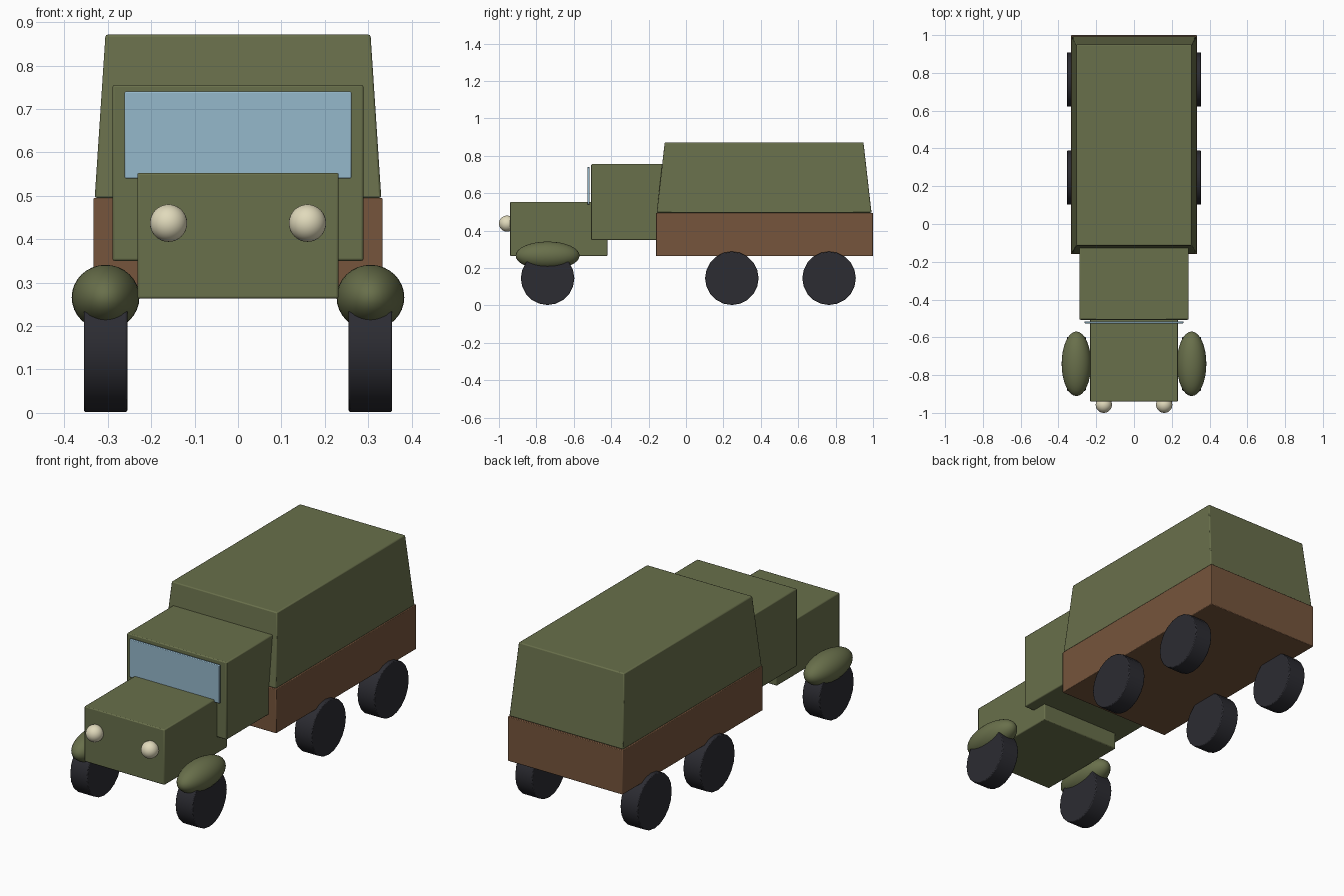
import bpy
import math

old = bpy.data.objects.get("Cube")
if old:
    bpy.data.objects.remove(old, do_unlink=True)


def material(name, r, g, b, rough=0.8):
    m = bpy.data.materials.new(name)
    m.use_nodes = True
    m.diffuse_color = (r, g, b, 1)
    bsdf = m.node_tree.nodes["Principled BSDF"]
    bsdf.inputs["Base Color"].default_value = (r, g, b, 1)
    bsdf.inputs["Roughness"].default_value = rough
    return m


GREEN = material("olive green", 0.14, 0.16, 0.07)
BROWN = material("wood brown", 0.18, 0.09, 0.045)
BLACK = material("tyre black", 0.025, 0.025, 0.032)
GLASS = material("window blue", 0.30, 0.48, 0.60, 0.3)
CREAM = material("lamp cream", 0.75, 0.70, 0.50, 0.4)


def finish(name, mat, bevel=0.0):
    """Name, colour, bevel and shade the active object."""
    ob = bpy.context.object
    ob.name = name
    ob.data.materials.append(mat)
    bpy.ops.object.transform_apply(location=False, rotation=True, scale=True)
    if bevel:
        mod = ob.modifiers.new("soft edges", 'BEVEL')
        mod.width = bevel
        mod.segments = 2
        mod.limit_method = 'ANGLE'
        mod.angle_limit = math.radians(40)
    bpy.ops.object.shade_smooth_by_angle(angle=math.radians(35))
    return ob


def box(name, mat, half_x, y, z, bevel=0.005):
    """Box centred on x, spanning the (min, max) pairs y and z."""
    bpy.ops.mesh.primitive_cube_add(size=1, location=(0, sum(y) / 2, sum(z) / 2))
    bpy.context.object.scale = (2 * half_x, y[1] - y[0], z[1] - z[0])
    return finish(name, mat, bevel)


def ball(name, mat, loc, radii):
    bpy.ops.mesh.primitive_uv_sphere_add(segments=32, ring_count=16, location=loc)
    bpy.context.object.scale = radii
    return finish(name, mat)


# Body
box("hood", GREEN, 0.232, (-0.94, -0.42), (0.263, 0.553))
box("cab", GREEN, 0.289, (-0.507, -0.10), (0.35, 0.755))
box("windscreen", GLASS, 0.261, (-0.527, -0.515), (0.54, 0.74), 0.003)
box("cargo_bed", BROWN, 0.333, (-0.16, 1.0), (0.263, 0.495), 0.003)

# Canvas cover, tapering towards the roof
cover = box("canvas_cover", GREEN, 0.33, (-0.157, 0.992), (0.495, 0.871))
for v in cover.data.vertices:
    if v.co.z > 0:
        v.co.x *= 0.925
        v.co.y *= 0.925

# Parts repeated on both sides
for side, s in (("left", 1), ("right", -1)):
    ball(side + "_headlight", CREAM, (0.16 * s, -0.957, 0.437), (0.043,) * 3)
    ball(side + "_fender", GREEN, (0.305 * s, -0.74, 0.266), (0.078, 0.171, 0.075))
    for axle, y in (("front", -0.74), ("middle", 0.245), ("rear", 0.765)):
        bpy.ops.mesh.primitive_cylinder_add(
            vertices=20, radius=0.143, depth=0.1,
            location=(0.305 * s, y, 0.145), rotation=(0, math.pi / 2, 0))
        finish(f"{axle}_{side}_wheel", BLACK, 0.004)
